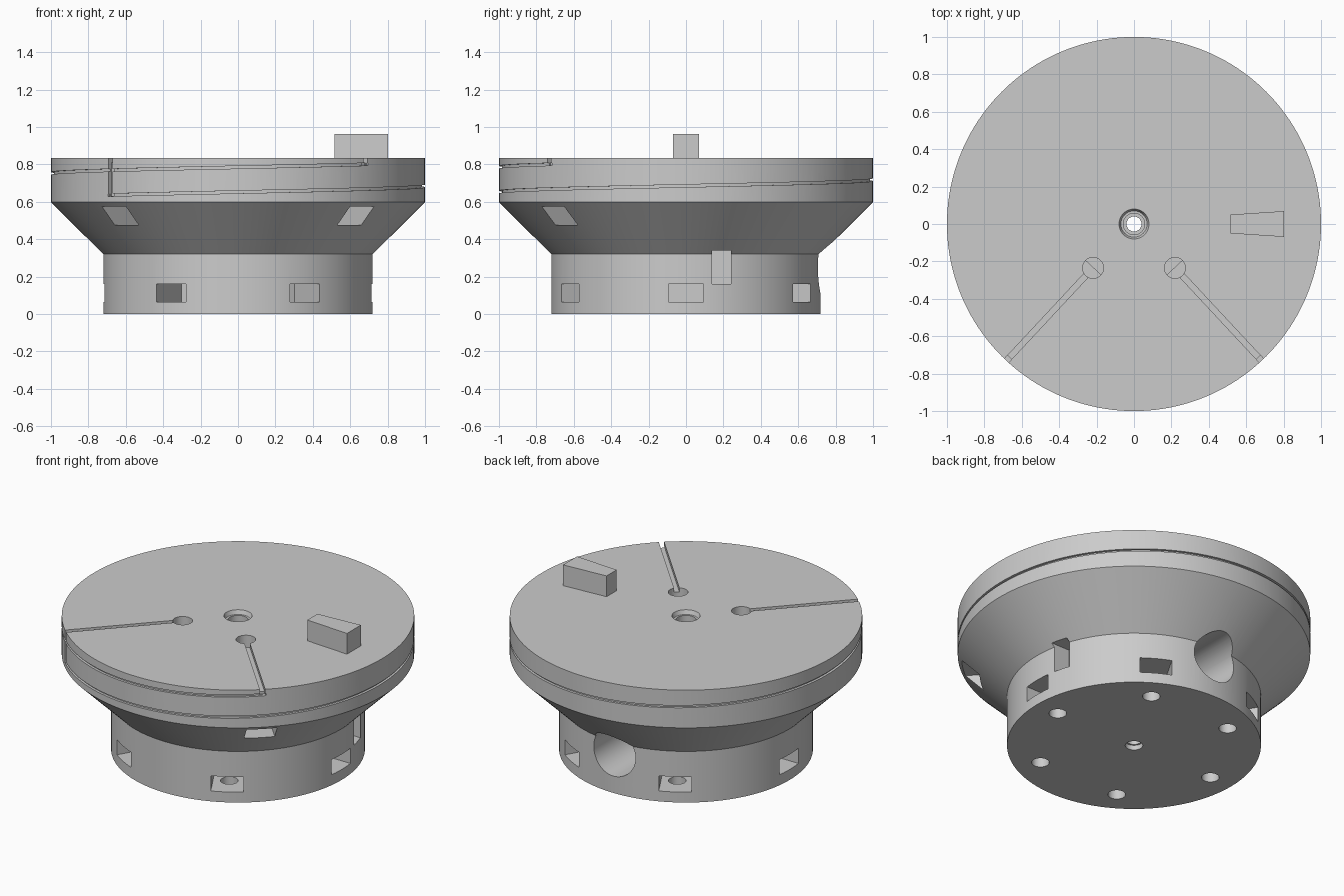
import bpy, bmesh, math
from mathutils import Matrix, Vector

if "Cube" in bpy.data.objects:
    bpy.data.objects.remove(bpy.data.objects["Cube"])

grey = bpy.data.materials.new("plain grey")
grey.use_nodes = True
grey.diffuse_color = (0.6, 0.6, 0.6, 1)
grey.node_tree.nodes["Principled BSDF"].inputs["Base Color"].default_value = (0.6, 0.6, 0.6, 1)

TOP = 0.834
SLOT_ANGLES = [math.radians(a) for a in (227, 313)]


def make_object(name, bm):
    bmesh.ops.recalc_face_normals(bm, faces=bm.faces[:])
    mesh = bpy.data.meshes.new(name)
    bm.to_mesh(mesh)
    bm.free()
    mesh.materials.append(grey)
    obj = bpy.data.objects.new(name, mesh)
    bpy.context.collection.objects.link(obj)
    return obj


def loft(name, rings, closed=False):
    """Skin a list of equal-length point rings; cap the ends unless closed."""
    bm = bmesh.new()
    rows = [[bm.verts.new(p) for p in ring] for ring in rings]
    n = len(rows[0])
    pairs = list(zip(rows, rows[1:])) + ([(rows[-1], rows[0])] if closed else [])
    for a, b in pairs:
        for i in range(n):
            j = (i + 1) % n
            bm.faces.new((a[i], a[j], b[j], b[i]))
    if not closed:
        bm.faces.new(rows[0])
        bm.faces.new(rows[-1])
    return make_object(name, bm)


def polar(r, angle, z):
    return Vector((r * math.cos(angle), r * math.sin(angle), z))


def radial_box(name, angle, r0, r1, z0, z1, width, width_out=None):
    """Box running outwards from the axis, optionally wider at the outer end."""
    turn = Matrix.Rotation(angle, 4, 'Z')
    rings = []
    for r, w in ((r0, width), (r1, width_out or width)):
        h = w / 2
        rings.append([turn @ Vector(p) for p in
                      ((r, -h, z0), (r, h, z0), (r, h, z1), (r, -h, z1))])
    return loft(name, rings)


def rod(name, start, end, radius, sides=48):
    start, end = Vector(start), Vector(end)
    spin = (end - start).to_track_quat('Z', 'Y')
    circle = [spin @ polar(radius, i * math.tau / sides, 0) for i in range(sides)]
    return loft(name, [[p + c for p in circle] for c in (start, end)])


# Turned body: foot, flare, rim and stepped centre bore in one profile
profile = [(0.72, 0), (0.72, 0.32), (1, 0.598), (1, TOP), (0.08, TOP),
           (0.07, TOP - 0.025), (0.057, TOP - 0.025), (0.057, 0.45),
           (0.04, 0.45), (0.04, 0.03), (0.05, 0.03), (0.05, 0)]
SEGMENTS = 160
body = loft("turntable_body",
            [[polar(r, i * math.tau / SEGMENTS, z) for r, z in profile]
             for i in range(SEGMENTS)], closed=True)

cutters = []

# Mounting pockets around the foot, each with a bolt hole from below
for i in range(6):
    a = i * math.tau / 6
    cutters.append(radial_box("bolt_pocket", a, 0.445, 0.8, 0.065, 0.16, 0.185))
    cutters.append(rod("bolt_hole", polar(0.565, a, -0.05), polar(0.565, a, 0.1), 0.05))

# Round port at the back and the small upright socket at the side
cutters.append(rod("back_port", (0, 0, 0.25), (0, 1.1, 0.25), 0.145, 64))
bpy_socket = radial_box("side_socket", 0, 0.6, 0.9, 0.16, 0.34, 0.1)
bpy_socket.data.transform(Matrix.Translation((0, 0.19, 0)))
cutters.append(bpy_socket)

# Two cable runs: flare window, top hole, top groove, rim notch
for a, low in zip(SLOT_ANGLES, (0.63, 0.795)):
    cutters.append(radial_box("flare_window", a, 0.32, 1.1, 0.475, 0.576, 0.175))
    cutters.append(rod("cable_hole", polar(0.321, a, 0.52), polar(0.321, a, 0.9), 0.056))
    cutters.append(radial_box("top_groove", a, 0.321, 1.1, TOP - 0.025, 0.9, 0.03))
    cutters.append(radial_box("rim_notch", a, 0.975, 1.1, low, 0.91, 0.031))

# Spiral groove climbing round the rim from one notch to the other
STEPS = 180
start, sweep = SLOT_ANGLES[0], SLOT_ANGLES[1] - SLOT_ANGLES[0] + math.tau
spiral = []
for i in range(STEPS + 1):
    t = i / STEPS
    a, z = start - 0.02 + (sweep + 0.04) * t, 0.636 + 0.165 * t
    spiral.append([polar(r, a, z + dz) for r, dz in
                   ((0.985, -0.007), (1.03, -0.007), (1.03, 0.007), (0.985, 0.007))])
cutters.append(loft("spiral_groove", spiral))

# Carve everything and drop the cutters
bpy.context.view_layer.objects.active = body
for cutter in cutters:
    mod = body.modifiers.new(cutter.name, 'BOOLEAN')
    mod.operation, mod.solver, mod.object = 'DIFFERENCE', 'EXACT', cutter
    bpy.ops.object.modifier_apply(modifier=mod.name)
    bpy.data.objects.remove(cutter)

for obj in bpy.context.selected_objects:
    obj.select_set(False)
body.select_set(True)
bpy.ops.object.shade_smooth_by_angle(angle=math.radians(30))

# Tapered stop block on the top face
radial_box("stop_block", 0, 0.515, 0.803, TOP - 0.004, 0.964, 0.1, 0.138)
